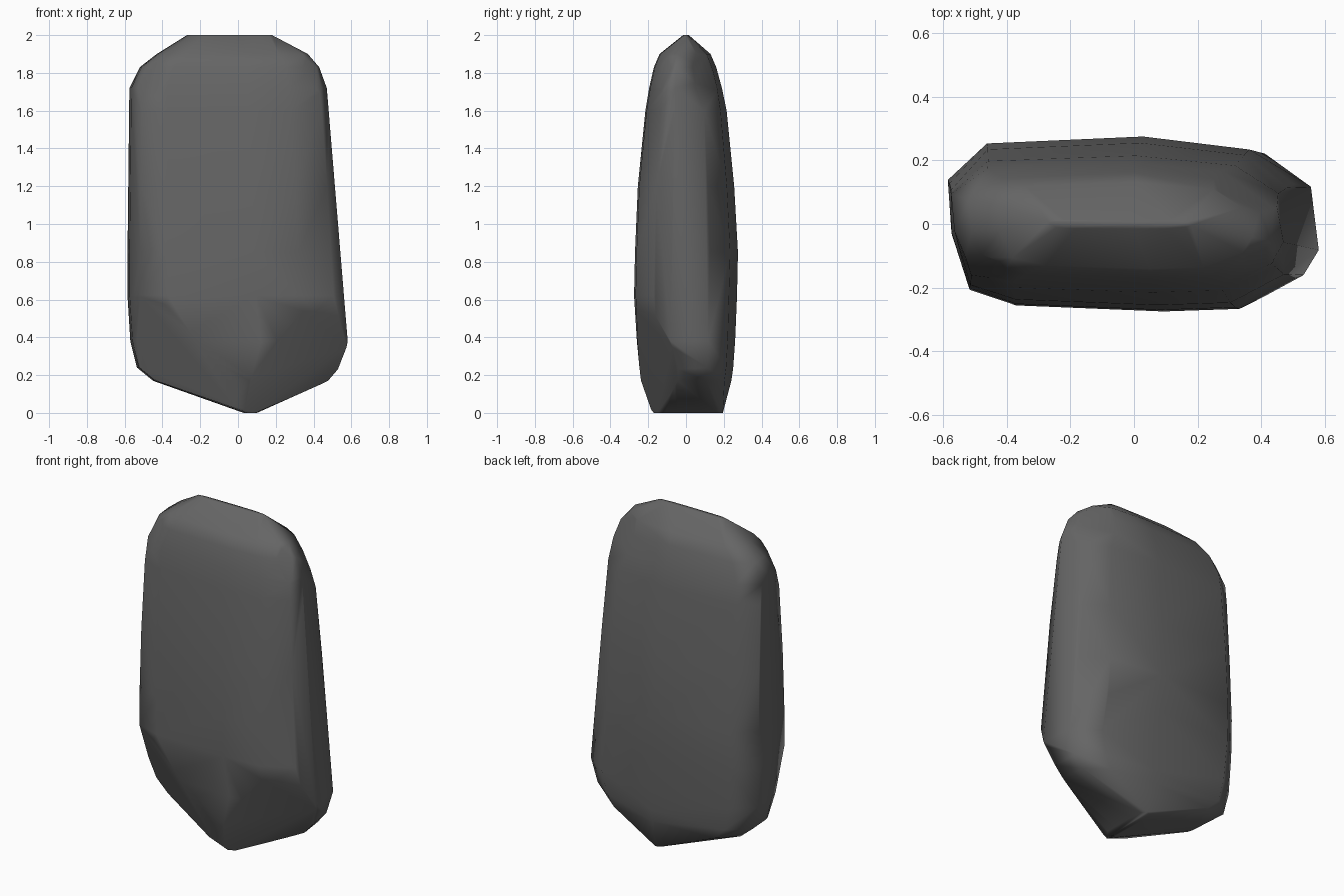
import bpy
import bmesh
from mathutils import Vector

default = bpy.data.objects.get("Cube")
if default:
    bpy.data.objects.remove(default, do_unlink=True)

stone = bpy.data.materials.new("dark grey stone")
stone.use_nodes = True
grey = (0.13, 0.13, 0.13, 1.0)
stone.diffuse_color = grey
stone.node_tree.nodes["Principled BSDF"].inputs["Base Color"].default_value = grey

# Rounded slab cross-section, as fractions of the half width and half depth
SECTION = [(-1, .5), (-.78, .92), (.1, 1), (.7, .85), (.95, .45), (1, -.28),
           (.93, -.62), (.62, -.97), (.2, -1), (-.62, -.93), (-.88, -.75), (-.98, -.1)]

# Height, then the left, right, front and back limits of the slab
LEVELS = [
    (0.00, 0.03, 0.10, -.18, .195),
    (0.17, -.45, 0.48, -.24, .24),
    (0.24, -.535, .54, -.245, .25),
    (0.38, -.57, .585, -.26, .26),
    (0.62, -.585, .545, -.275, .27),
    (0.85, -.585, .53, -.27, .275),
    (1.20, -.58, .51, -.255, .255),
    (1.60, -.575, .48, -.215, .215),
    (1.72, -.575, .47, -.195, .19),
    (1.83, -.52, .43, -.17, .16),
    (1.90, -.43, .37, -.14, .13),
    (2.00, -.27, .18, -.015, .015),
]

# Chiselled facets: a point on each cut and the outward direction
CHIPS = [
    ((-.30, -.265, .52), (-.40, -.85, -.36)),
    ((.30, -.265, .50), (.40, -.85, -.36)),
    ((.38, -.20, 1.62), (.55, -.75, .35)),
    ((-.43, -.19, 1.66), (-.50, -.80, .30)),
    ((.30, .20, 1.58), (.50, .80, .30)),
]


def wrap_hull(bm):
    """Close the loose points or cut faces into one solid."""
    result = bmesh.ops.convex_hull(bm, input=bm.verts[:])
    spare = {v for key in ("geom_interior", "geom_unused") for v in result[key]
             if isinstance(v, bmesh.types.BMVert)}
    bmesh.ops.delete(bm, geom=list(spare), context='VERTS')


# Slab body
bm = bmesh.new()
for z, left, right, front, back in LEVELS:
    centre = Vector(((left + right) / 2, (front + back) / 2, z))
    for u, v in SECTION:
        bm.verts.new(centre + Vector((u * (right - left) / 2, v * (back - front) / 2, 0)))
wrap_hull(bm)

# Chip the corners, then cap every cut
for point, direction in CHIPS:
    bmesh.ops.bisect_plane(bm, geom=bm.verts[:] + bm.edges[:] + bm.faces[:],
                           plane_co=point, plane_no=Vector(direction).normalized(),
                           clear_outer=True)
    rim = [e for e in bm.edges if e.is_boundary]
    bmesh.ops.holes_fill(bm, edges=rim, sides=0)

bmesh.ops.remove_doubles(bm, verts=bm.verts[:], dist=0.015)
bmesh.ops.recalc_face_normals(bm, faces=bm.faces[:])
mesh = bpy.data.meshes.new("rock_slab")
bm.to_mesh(mesh)
bm.free()
mesh.materials.append(stone)
rock = bpy.data.objects.new("rock_slab", mesh)
bpy.context.collection.objects.link(rock)

# Soft worn shading over the broad planes
mesh.shade_smooth()
rock.modifiers.new("worn shading", 'WEIGHTED_NORMAL')
